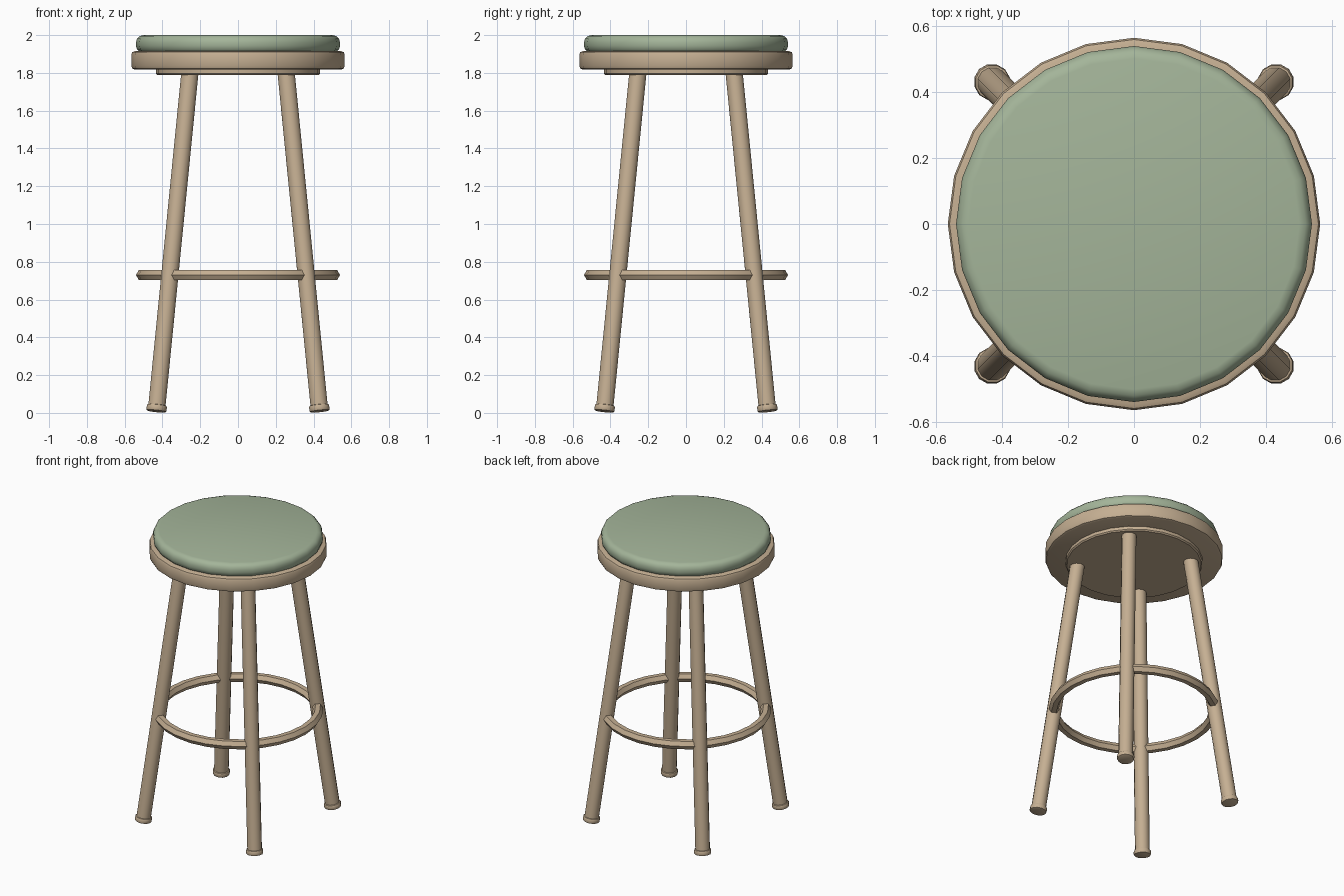
import bpy, math
from mathutils import Vector

if "Cube" in bpy.data.objects:
    bpy.data.objects.remove(bpy.data.objects["Cube"])


def material(name, color):
    m = bpy.data.materials.new(name)
    m.diffuse_color = color
    m.use_nodes = True
    m.node_tree.nodes["Principled BSDF"].inputs["Base Color"].default_value = m.diffuse_color
    return m


wood = material("wood", (0.56, 0.43, 0.29, 1))
green = material("green_fabric", (0.37, 0.46, 0.32, 1))


def finish(name, mat, bevel=0.0, segments=2):
    ob = bpy.context.object
    ob.name = name
    ob.data.materials.append(mat)
    if bevel:
        b = ob.modifiers.new("bevel", 'BEVEL')
        b.width, b.segments = bevel, segments
        b.limit_method, b.angle_limit = 'ANGLE', math.radians(50)
        bpy.ops.object.modifier_apply(modifier=b.name)
    bpy.ops.object.shade_smooth_by_angle(angle=math.radians(40))
    return ob


def disc(name, radius, z0, z1, mat, bevel, segments=2):
    bpy.ops.mesh.primitive_cylinder_add(vertices=24, radius=radius, depth=z1 - z0,
                                        location=(0, 0, (z0 + z1) / 2))
    return finish(name, mat, bevel, segments)


def rod(name, a, b, radius, sides, mat, bevel=0.0):
    a, b = Vector(a), Vector(b)
    d = b - a
    bpy.ops.mesh.primitive_cylinder_add(vertices=sides, radius=radius, depth=d.length,
                                        location=(a + b) / 2,
                                        rotation=d.to_track_quat('Z', 'Y').to_euler())
    return finish(name, mat, bevel)


# Round seat: cushion, wooden rim and mounting plate
disc("cushion", 0.54, 1.905, 2.0, green, 0.038, 3)
disc("seat_rim", 0.565, 1.818, 1.915, wood, 0.018)
disc("mounting_plate", 0.435, 1.788, 1.825, wood, 0.008, 1)

# Four splayed legs with foot caps
for side, sx in (("left", -1), ("right", 1)):
    for end, sy in (("front", -1), ("back", 1)):
        def on_leg(z):
            r = 0.433 - 0.099 * z
            return (sx * r, sy * r, z)
        rod(f"{end}_{side}_leg", on_leg(0.02), on_leg(1.80), 0.047, 12, wood)
        rod(f"{end}_{side}_foot", on_leg(0.008), on_leg(0.042), 0.055, 12, wood, 0.008)

# Foot ring
bpy.ops.mesh.primitive_torus_add(location=(0, 0, 0.73), major_radius=0.508, minor_radius=0.032,
                                 major_segments=28, minor_segments=6)
ring = finish("foot_ring", wood)
bpy.ops.object.shade_smooth()
